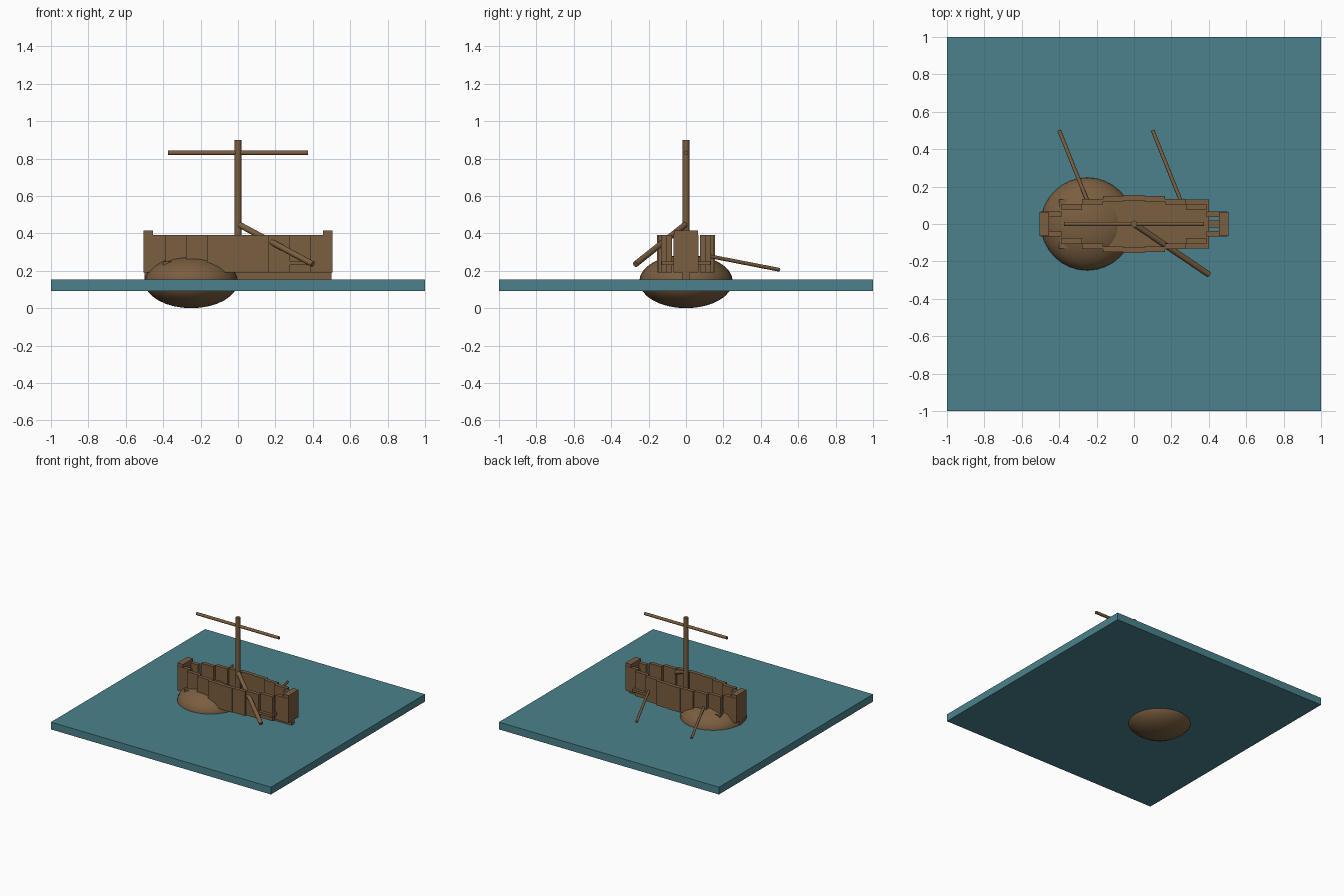
import bpy
import math
from mathutils import Vector

if "Cube" in bpy.data.objects:
    bpy.data.objects.remove(bpy.data.objects["Cube"])


def material(name, rgb):
    m = bpy.data.materials.new(name)
    m.diffuse_color = (*rgb, 1.0)
    m.use_nodes = True
    m.node_tree.nodes["Principled BSDF"].inputs["Base Color"].default_value = m.diffuse_color
    return m


WOOD = material("brown wood", (0.195, 0.112, 0.051))
WATER = material("teal water", (0.07, 0.225, 0.265))


def finish(name, mat):
    ob = bpy.context.object
    ob.name = name
    ob.data.materials.append(mat)
    return ob


def box(name, lo, hi, mat=WOOD):
    lo, hi = Vector(lo), Vector(hi)
    bpy.ops.mesh.primitive_cube_add(size=1, location=(lo + hi) / 2)
    bpy.context.object.scale = hi - lo
    bpy.ops.object.transform_apply(location=False, rotation=False, scale=True)
    return finish(name, mat)


def rod(name, start, end, radius, sides=16):
    a, b = Vector(start), Vector(end)
    bpy.ops.mesh.primitive_cylinder_add(vertices=sides, radius=radius,
                                        depth=(b - a).length, location=(a + b) / 2)
    ob = finish(name, WOOD)
    ob.rotation_euler = (b - a).to_track_quat('Z', 'Y').to_euler()
    bpy.ops.object.shade_smooth_by_angle(angle=math.radians(40))
    return ob


# Water slab
box("water", (-1, -1, 0.093), (1, 1, 0.153), WATER)

# Flattened round float under the stern
bpy.ops.mesh.primitive_uv_sphere_add(segments=32, ring_count=16, radius=1,
                                     location=(-0.25, 0, 0.143))
bpy.context.object.scale = (0.25, 0.25, 0.143)
bpy.ops.object.transform_apply(location=False, rotation=False, scale=True)
finish("hull_bulge", WOOD)
bpy.ops.object.shade_smooth()

# Keel, deck and end posts
box("keel", (-0.5, -0.02, 0.12), (0.5, 0.02, 0.2))
box("deck", (-0.4, -0.13, 0.23), (0.4, 0.13, 0.25))
for label, s in (("stern", -1), ("bow", 1)):
    box(label + "_post", (s * 0.48 - 0.025, -0.065, 0.19),
        (s * 0.48 + 0.025, 0.065, 0.415))

# Stepped side planks, curving in towards the ends
COUNT = 9
W = 1.0 / COUNT
for side in (-1, 1):
    for i in range(COUNT):
        x = (i - (COUNT - 1) / 2) * W
        y = side * 0.14 * (1 - 0.79 * (2 * x) ** 2)
        box(f"side_plank_{'left' if side > 0 else 'right'}_{i + 1}",
            (x - W / 2, y - 0.015, 0.19), (x + W / 2, y + 0.015, 0.39))

# Mast, yard and slanted steering spar
rod("mast", (0, 0, 0.2), (0, 0, 0.9), 0.018)
rod("yard", (-0.375, 0, 0.83), (0.375, 0, 0.83), 0.012)
rod("steering_spar", (0, 0, 0.45), (0.4, -0.27, 0.235), 0.016)

# Oars on the far side
for i, x in enumerate((-0.25, 0.25)):
    rod(f"oar_{i + 1}", (x, 0.125, 0.278), (x - 0.15, 0.5, 0.205), 0.01)
